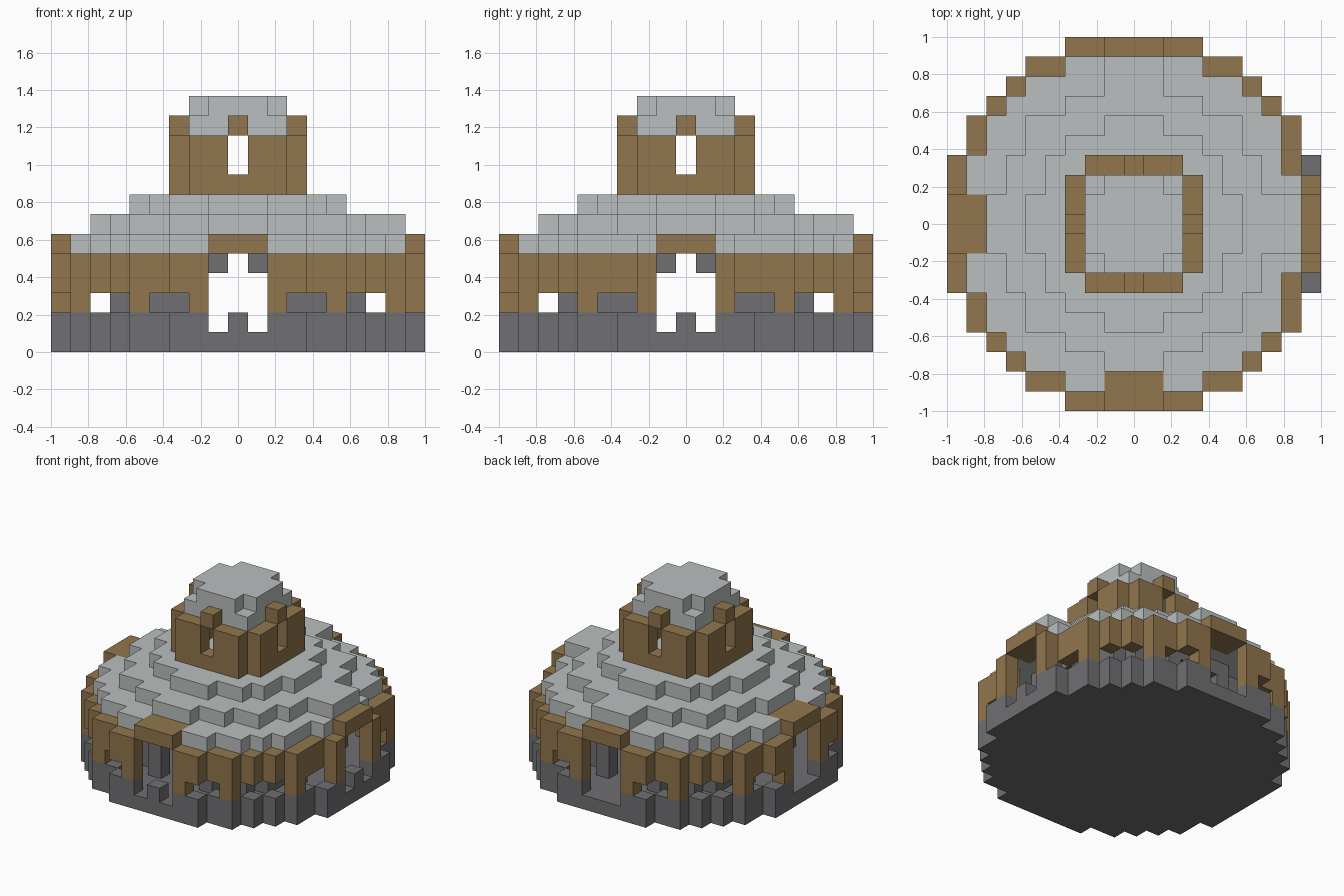
import bpy, bmesh
from mathutils import Vector

cube = bpy.data.objects.get("Cube")
if cube:
    bpy.data.objects.remove(cube)

N = 19                # blocks across the model
S = 2 / N             # block size


def material(name, rgb):
    m = bpy.data.materials.new(name)
    m.use_nodes = True
    m.diffuse_color = (*rgb, 1)
    m.node_tree.nodes["Principled BSDF"].inputs["Base Color"].default_value = (*rgb, 1)
    return m


WOOD = material("brown wood", (0.283, 0.181, 0.074))
ROOF = material("pale grey roof", (0.497, 0.521, 0.521))
STONE = material("dark grey stone", (0.162, 0.156, 0.165))

AXES = [Vector(v) for v in ((1, 0, 0), (0, 1, 0), (0, 0, 1))]


def disc(limit):
    r = range(-9, 10)
    return {(x, y) for x in r for y in r if x * x + y * y <= limit}


def ring(cells):
    """Cells of a disc that touch its outside along an edge."""
    steps = ((1, 0), (-1, 0), (0, 1), (0, -1))
    return {(x, y) for x, y in cells
            if any((x + i, y + j) not in cells for i, j in steps)}


def layers(cells, low, high):
    return {(x, y, z) for x, y in cells for z in range(low, high + 1)}


def four_way(cells):
    """Repeat plan cells in all four quadrants and across the diagonal."""
    return {(i * a, j * b) for x, y in cells for a, b in ((x, y), (y, x))
            for i in (1, -1) for j in (1, -1)}


def build(name, cells, mat):
    """Make one mesh from the exposed faces of a set of blocks."""
    bm = bmesh.new()
    for cell in cells:
        c = Vector(cell)
        for k in range(3):
            for side in (1, -1):
                n = AXES[k] * side
                if tuple(int(v) for v in c + n) in cells:
                    continue
                u, v = AXES[(k + 1) % 3] / 2, AXES[(k + 2) % 3] / 2
                mid = c + n / 2 + Vector((0, 0, 0.5))
                loop = [mid + u + v, mid - u + v, mid - u - v, mid + u - v]
                if side < 0:
                    loop.reverse()
                bm.faces.new([bm.verts.new(p * S) for p in loop])
    bmesh.ops.remove_doubles(bm, verts=bm.verts, dist=0.001)
    mesh = bpy.data.meshes.new(name)
    bm.to_mesh(mesh)
    bm.free()
    mesh.materials.append(mat)
    ob = bpy.data.objects.new(name, mesh)
    bpy.context.collection.objects.link(ob)


# Plan shapes
base = disc(90)
wall = ring(base)
doors = four_way({(a, d) for a in (0, 1) for d in range(5, 10)})
door_corners = four_way({(1, d) for d in range(5, 10)})
windows = four_way({(3, 9), (4, 8), (6, 7)})
notches = {(9, 3), (9, -3)}      # recesses beside the left entrance
recess = {(8, 3), (8, -3)}

# Stone base, low wall and steps in two doorways
build("floor", layers(base, 0, 0), STONE)
build("stone_wall", layers(wall - doors, 1, 1), STONE)
build("doorsteps", {(0, -9, 1), (9, 0, 1)}, STONE)

# Inner stone wall with arched doorways
inner = ring(disc(42))
build("inner_wall", layers(inner - doors, 1, 4) | layers(inner & door_corners, 4, 4), STONE)

# Outer timber wall with windows, and lintels over the doors
timber = wall - doors - notches
build("timber_wall", layers(timber - windows, 2, 2) | layers(timber | recess, 3, 4), WOOD)
lintel = four_way({(0, 9), (1, 9), (0, 8), (1, 8)})
build("door_lintels", layers(lintel, 5, 5), WOOD)

# Stepped roof, with hoods behind the back and left lintels
hoods = {(a, 8) for a in (-1, 0, 1)} | {(8, a) for a in (-1, 0, 1)}
build("lower_roof", layers(disc(74) - lintel - recess, 5, 5), ROOF)
build("middle_roof", layers(disc(50) | hoods, 6, 6), ROOF)
build("upper_roof", layers(disc(26), 7, 7), ROOF)

# Tower with a slit window on each side
tower = ring(disc(13))
slits = four_way({(0, 3)})
build("tower_wall", layers(tower, 8, 8) | layers(tower - slits, 9, 10), WOOD)
build("slit_lintels", layers(slits, 11, 11), WOOD)
build("tower_roof", layers(disc(8), 11, 11) | layers(disc(5), 12, 12), ROOF)
